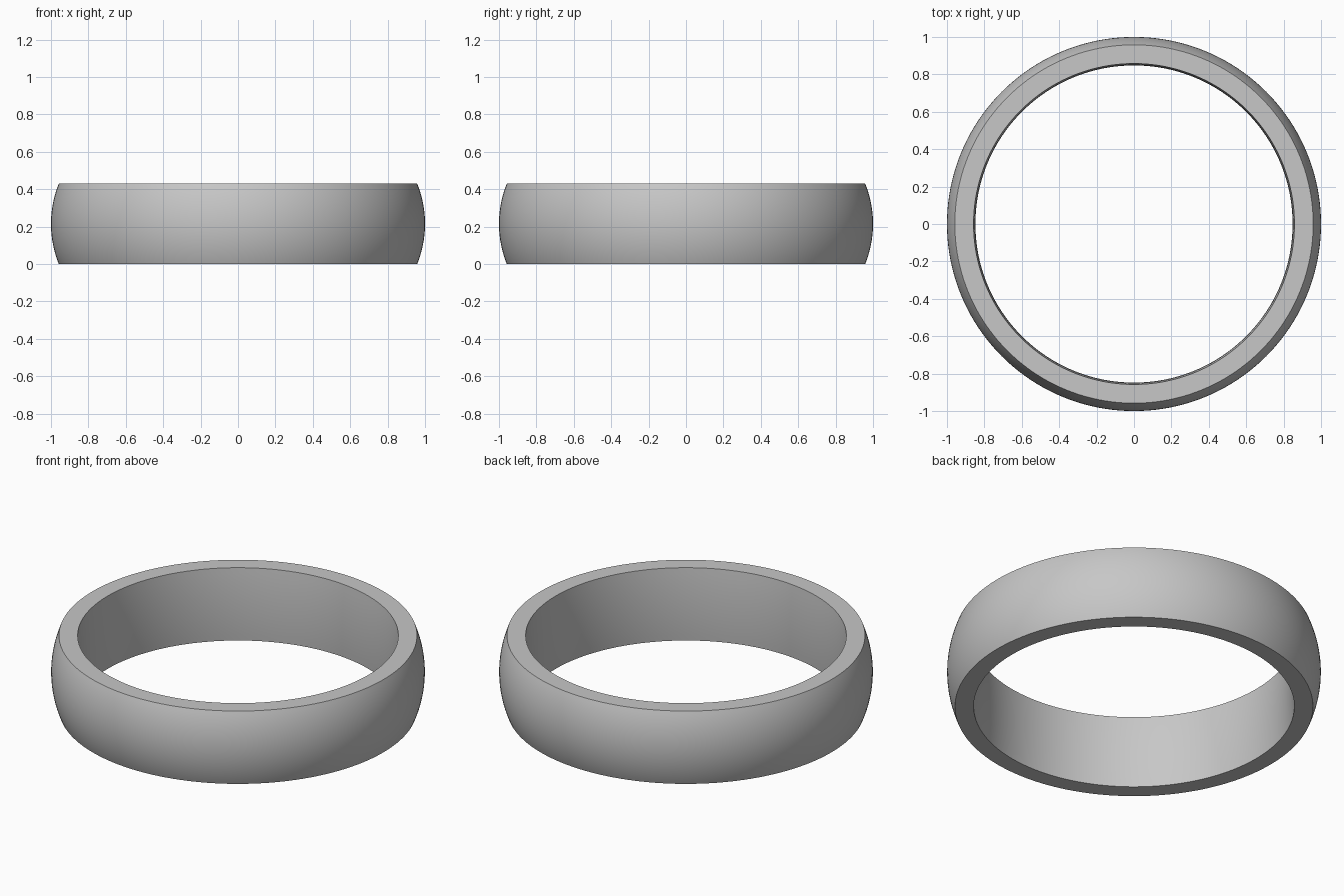
import bpy, bmesh, math

cube = bpy.data.objects.get("Cube")
if cube:
    bpy.data.objects.remove(cube, do_unlink=True)

HEIGHT = 0.43
SEGMENTS = 160


def bowed_side(edge, middle, steps):
    """Circular arc from bottom to top, bulging from edge radius to middle radius."""
    half = HEIGHT / 2
    bulge = abs(middle - edge)
    sign = 1 if middle > edge else -1
    radius = (half ** 2 + bulge ** 2) / (2 * bulge)
    span = math.asin(half / radius)
    points = []
    for i in range(steps + 1):
        a = -span + 2 * span * i / steps
        r = middle - sign * radius * (1 - math.cos(a))
        points.append((r, half + radius * math.sin(a)))
    return points


# Metal colour
metal = bpy.data.materials.new("silver grey")
metal.use_nodes = True
colour = (0.57, 0.57, 0.57, 1)
metal.diffuse_color = colour
metal.node_tree.nodes["Principled BSDF"].inputs["Base Color"].default_value = colour

# Closed cross-section: domed outside, slightly bowed comfort-fit inside
profile = bowed_side(0.958, 1.0, 24) + bowed_side(0.858, 0.848, 12)[::-1]

# Sweep the cross-section round the z axis
bm = bmesh.new()
rings = []
for s in range(SEGMENTS):
    a = 2 * math.pi * s / SEGMENTS
    rings.append([bm.verts.new((r * math.cos(a), r * math.sin(a), z)) for r, z in profile])
for s in range(SEGMENTS):
    here, ahead = rings[s], rings[(s + 1) % SEGMENTS]
    for i in range(len(profile)):
        j = (i + 1) % len(profile)
        bm.faces.new((here[i], ahead[i], ahead[j], here[j]))
bmesh.ops.recalc_face_normals(bm, faces=bm.faces)
mesh = bpy.data.meshes.new("ring_band")
bm.to_mesh(mesh)
bm.free()

band = bpy.data.objects.new("ring_band", mesh)
band.data.materials.append(metal)
bpy.context.collection.objects.link(band)

# Smooth surfaces with crisp rims
bpy.ops.object.select_all(action="DESELECT")
band.select_set(True)
bpy.context.view_layer.objects.active = band
bpy.ops.object.shade_smooth_by_angle(angle=math.radians(30))
